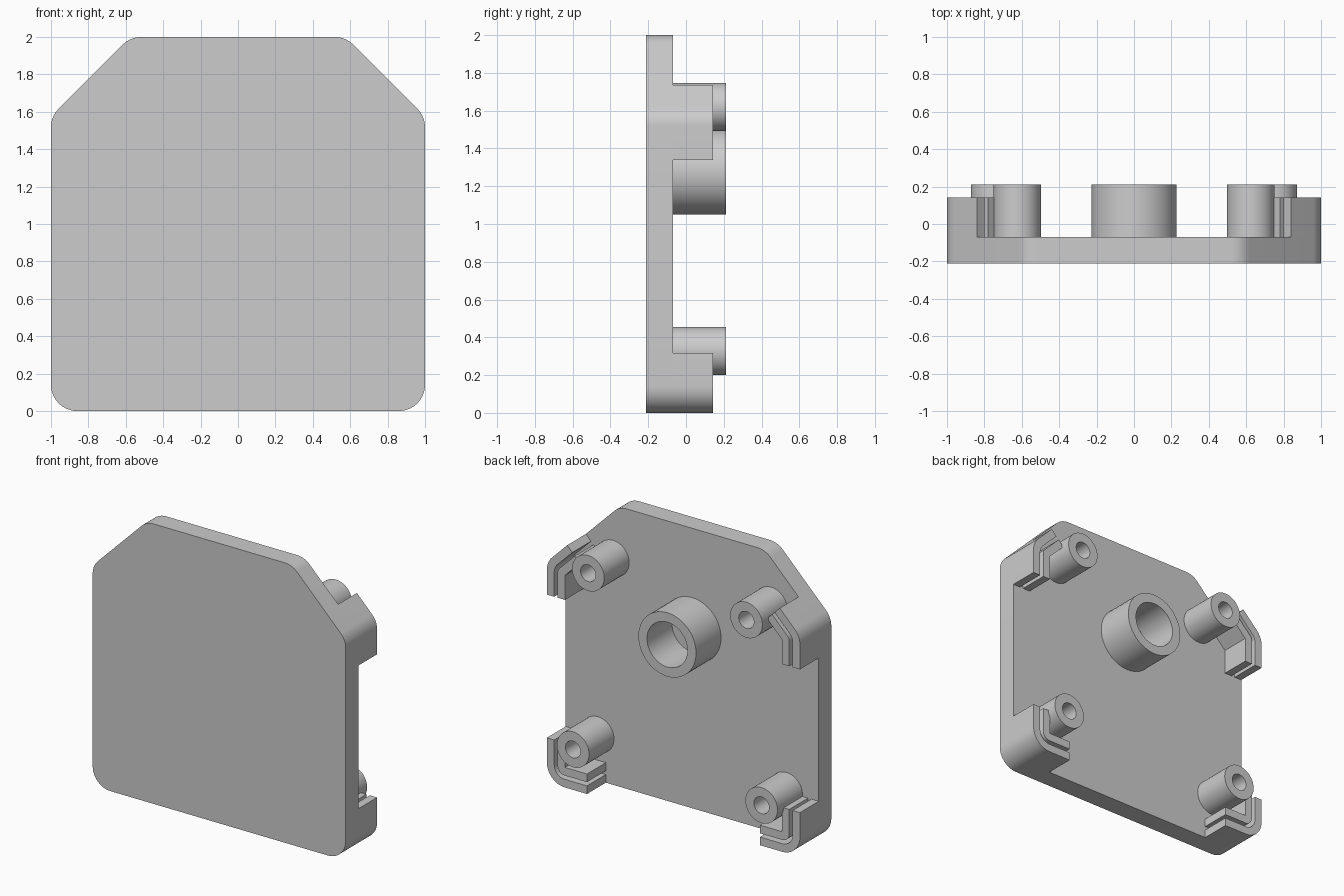
import bpy, bmesh, math
from mathutils import Vector

cube = bpy.data.objects.get("Cube")
if cube:
    bpy.data.objects.remove(cube, do_unlink=True)

FRONT, FACE, LIP, POST = -0.212, -0.07, 0.142, 0.212   # depths along y
RADIUS = 0.14                                        # outline corner radius
GREY = (0.604, 0.604, 0.604, 1)

grey = bpy.data.materials.new("light_grey")
grey.use_nodes = True
grey.diffuse_color = GREY
grey.node_tree.nodes["Principled BSDF"].inputs["Base Color"].default_value = GREY


def finish(bm, name, mirror=False):
    bmesh.ops.recalc_face_normals(bm, faces=bm.faces)
    mesh = bpy.data.meshes.new(name)
    bm.to_mesh(mesh)
    bm.free()
    mesh.materials.append(grey)
    obj = bpy.data.objects.new(name, mesh)
    bpy.context.collection.objects.link(obj)
    bpy.ops.object.select_all(action='DESELECT')
    obj.select_set(True)
    bpy.context.view_layer.objects.active = obj
    bpy.ops.object.shade_smooth_by_angle(angle=math.radians(30))
    if mirror:
        obj.modifiers.new("Mirror", 'MIRROR').use_mirror_merge = False


def fillet(prev, corner, nxt, radius, steps=10):
    """Points of a rounded corner; a plain point when the radius vanishes."""
    if radius < 0.005:
        return [corner]
    a, b = (prev - corner).normalized(), (nxt - corner).normalized()
    half = a.angle(b) / 2
    centre = corner + (a + b).normalized() * radius / math.sin(half)
    reach = radius / math.tan(half)
    start = (corner + a * reach - centre).normalized()
    end = (corner + b * reach - centre).normalized()
    return [centre + start.lerp(end, i / steps).normalized() * radius
            for i in range(steps + 1)]


def prism(outline, y0, y1, name, mirror=False):
    bm = bmesh.new()
    face = bm.faces.new([bm.verts.new((p.x, y0, p.y)) for p in outline])
    new = bmesh.ops.extrude_face_region(bm, geom=[face], use_keep_orig=True)["geom"]
    bmesh.ops.translate(bm, vec=(0, y1 - y0, 0),
                        verts=[g for g in new if isinstance(g, bmesh.types.BMVert)])
    finish(bm, name, mirror)


def offset_path(path, inset):
    """Three-point counterclockwise path moved inwards, with its bend rounded."""
    a, b, c = path
    u, v = (b - a).normalized(), (c - b).normalized()
    left_u, left_v = Vector((-u.y, u.x)), Vector((-v.y, v.x))
    bend = b + (left_u + left_v) * inset / (1 + left_u.dot(left_v))
    start, end = a + left_u * inset, c + left_v * inset
    return [start] + fillet(start, bend, end, RADIUS - inset) + [end]


def tube(x, z, outer, inner, name, mirror=False):
    bm = bmesh.new()
    ring = [bm.verts.new((x + r, y, z)) for r, y in
            ((outer, FACE), (outer, POST), (inner, POST), (inner, FACE))]
    edges = [bm.edges.new((ring[i], ring[i + 1])) for i in range(3)]
    bmesh.ops.spin(bm, geom=ring + edges, cent=(x, 0, z), axis=(0, 1, 0),
                   angle=math.tau, steps=48, use_merge=True)
    bmesh.ops.remove_doubles(bm, verts=bm.verts, dist=0.0001)
    finish(bm, name, mirror)


# Cover plate with clipped upper corners
right_side = [Vector(p) for p in ((1, 0), (1, 1.575), (0.575, 2))]
corners = right_side + [Vector((-p.x, p.y)) for p in reversed(right_side)]
outline = []
for i, corner in enumerate(corners):
    outline += fillet(corners[i - 1], corner, corners[(i + 1) % len(corners)], RADIUS)
prism(outline, FRONT, FACE, "cover_plate")

# Double corner lips separated by a narrow groove
paths = {"lower": ((0.683, 0), (1, 0), (1, 0.317)),
         "upper": ((1, 1.34), (1, 1.575), (0.84, 1.735))}
for level, points in paths.items():
    path = [Vector(p) for p in points]
    for side, near, far in (("outer", 0, 0.058), ("inner", 0.085, 0.143)):
        strip = offset_path(path, near) + offset_path(path, far)[::-1]
        prism(strip, FACE, LIP, f"{level}_{side}_lips", mirror=True)

# Screw posts and the central socket
tube(0.745, 0.328, 0.127, 0.06, "lower_screw_posts", mirror=True)
tube(0.625, 1.62, 0.127, 0.06, "upper_screw_posts", mirror=True)
tube(0, 1.277, 0.228, 0.16, "central_socket")
